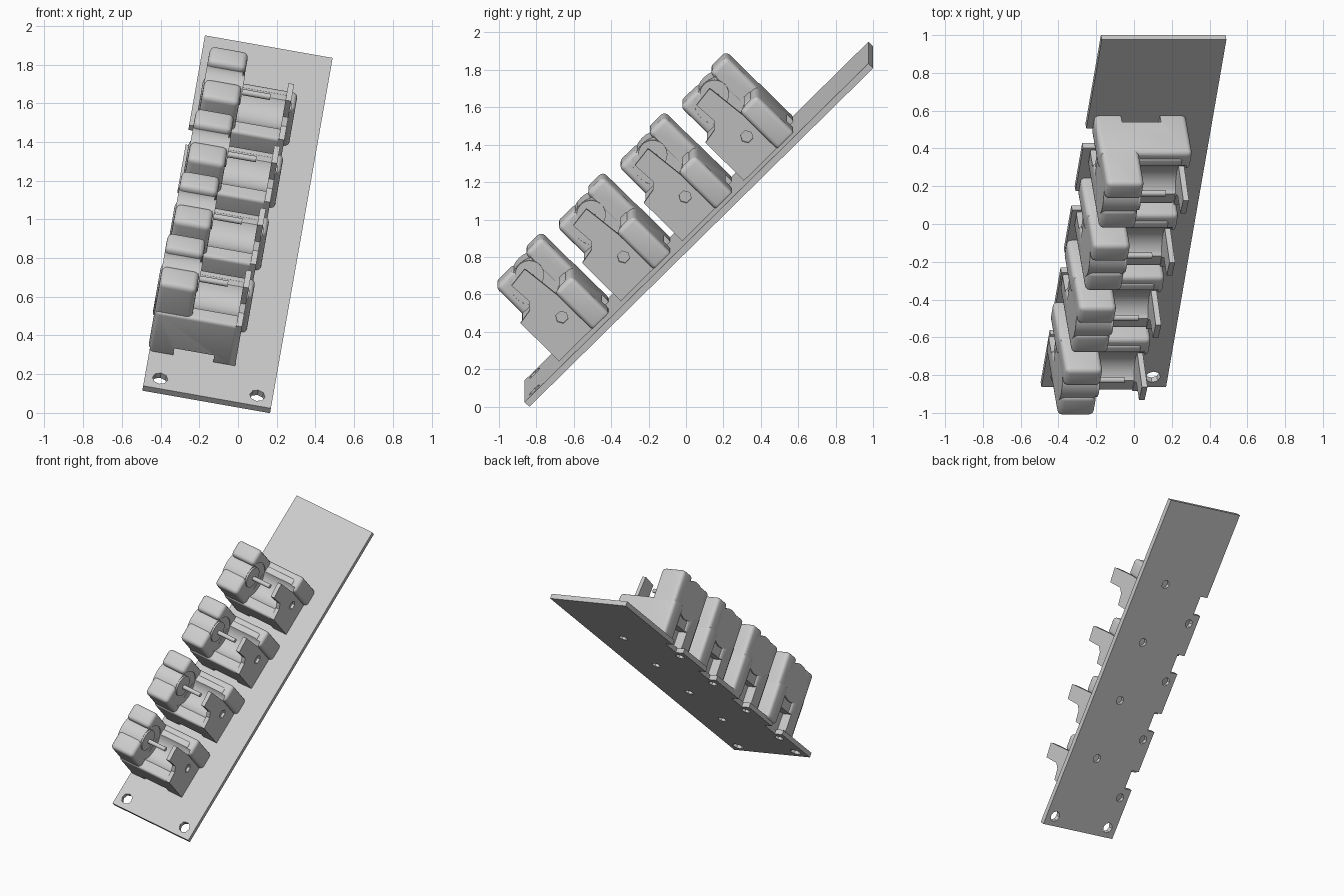
import bpy, bmesh, math
from mathutils import Matrix, Vector

if "Cube" in bpy.data.objects:
    bpy.data.objects.remove(bpy.data.objects["Cube"])

# Local frame: u = board width, v = board length, n = board normal
FRAME = (Matrix.Translation((-0.49, -0.863, 0.14))
         @ Matrix.Rotation(math.radians(10), 4, 'Y')
         @ Matrix.Rotation(math.radians(45), 4, 'X'))
PITCH, V_START, COUNT = 0.466, 0.257, 4
U_START, U_STEP = -0.045, 0.016      # the row drifts slightly across the board


def finish(name, bm):
    bmesh.ops.recalc_face_normals(bm, faces=bm.faces)
    me = bpy.data.meshes.new(name)
    bm.to_mesh(me)
    bm.free()
    ob = bpy.data.objects.new(name, me)
    bpy.context.collection.objects.link(ob)
    return ob


def box(name, u, v, n, r=0.0):
    bm = bmesh.new()
    bmesh.ops.create_cube(bm, size=1)
    for p in bm.verts:
        p.co = Vector([a + (c + 0.5) * (b - a) for c, (a, b) in zip(p.co, (u, v, n))])
    if r:
        bmesh.ops.bevel(bm, geom=bm.edges[:], offset=r, segments=4,
                        profile=0.5, affect='EDGES')
    return finish(name, bm)


def cyl(name, center, r, length, axis='u', seg=32):
    bm = bmesh.new()
    bmesh.ops.create_cone(bm, cap_ends=True, segments=seg, radius1=r, radius2=r, depth=length)
    rot = Matrix.Rotation(math.pi / 2, 4, 'Y') if axis == 'u' else Matrix()
    bm.transform(Matrix.Translation(center) @ rot)
    return finish(name, bm)


def prism(name, outline, u0, u1):
    bm = bmesh.new()
    a, b = ([bm.verts.new((u, v, n)) for v, n in outline] for u in (u0, u1))
    bm.faces.new(a[::-1])
    bm.faces.new(b)
    for i in range(len(a)):
        j = (i + 1) % len(a)
        bm.faces.new((a[i], a[j], b[j], b[i]))
    return finish(name, bm)


def combine(ob, tools, op):
    for t in tools:
        m = ob.modifiers.new("bool", 'BOOLEAN')
        m.object, m.operation, m.solver = t, op, 'EXACT'
    dg = bpy.context.evaluated_depsgraph_get()
    dg.update()
    me = bpy.data.meshes.new_from_object(ob.evaluated_get(dg))
    ob.modifiers.clear()
    ob.data = me
    for t in tools:
        bpy.data.objects.remove(t)


parts = []

# Mounting board with edge notches and screw holes
board = box("mounting_board", (0, 0.67), (0, 2.6), (-0.036, 0))
cuts = [cyl("cut", (u, 0.075, 0), 0.04, 0.2, 'n', 8) for u in (0.08, 0.59)]
for i in range(COUNT):
    v = V_START + i * PITCH
    cuts.append(box("cut", (-0.1, 0.065), (v + 0.135, v + 0.28), (-0.1, 0.1)))
    cuts.append(cyl("cut", (0.075, v + 0.06, 0), 0.033, 0.2, 'n', 8))
    cuts.append(cyl("cut", (0.42, v + 0.312, 0), 0.033, 0.2, 'n', 8))
combine(board, cuts, 'DIFFERENCE')
parts.append(board)

# Holder body: cradle, long rear wall, two tall hoods and the core between
body = box("holder_body", (0.045, 0.475), (0.002, 0.34), (-0.012, 0.288), 0.018)
combine(body, [
    box("rear_wall", (0.028, 0.522), (0.25, 0.38), (-0.013, 0.282), 0.026),
    box("front_hood", (0.036, 0.232), (0.011, 0.155), (-0.011, 0.49), 0.028),
    box("rear_hood", (0.035, 0.235), (0.252, 0.379), (-0.0105, 0.51), 0.028),
    box("core", (0.045, 0.228), (0.1, 0.33), (-0.01, 0.385)),
], 'UNION')
combine(body, [
    cyl("bore", (0.365, 0.185, 0.37), 0.135, 0.27),
    box("arch", (0.17, 0.38), (-0.1, 0.6), (-0.1, 0.05)),
    box("side_recess", (-0.1, 0.11), (0.12, 0.265), (-0.1, 0.13)),
], 'DIFFERENCE')

# Round side cap, boss in the channel, and shaft
cap = cyl("round_side_cap", (0.13, 0.19, 0.345), 0.145, 0.19)
boss = cyl("shaft_boss", (0.14, 0.19, 0.41), 0.078, 0.195)
shaft = cyl("shaft", (0.29, 0.19, 0.395), 0.016, 0.19, seg=16)

# Side bracket plate with a six-sided hole
bracket = prism("side_bracket", [(0.003, -0.005), (0.252, -0.005), (0.252, 0.24), (0.228, 0.47),
                                 (0.225, 0.482), (0.113, 0.468), (0.12, 0.34), (0.087, 0.305),
                                 (0.003, 0.29)], 0.465, 0.495)
combine(bracket, [cyl("hole", (0.48, 0.182, 0.157), 0.034, 0.08, seg=6)], 'DIFFERENCE')

# Repeat the module along the board
for src in (body, cap, boss, shaft, bracket):
    for i in range(COUNT):
        ob = src if i == 0 else src.copy()
        if i:
            bpy.context.collection.objects.link(ob)
            ob.name = f"{src.name}_{i + 1}"
            ob.data = src.data.copy()
        ob.location = (U_START + i * U_STEP, V_START + i * PITCH, 0)
        parts.append(ob)

# Tilt everything into place
for ob in parts:
    ob.data.transform(FRAME @ Matrix.Translation(ob.location))
    ob.location = (0, 0, 0)
    ob.select_set(True)
bpy.context.view_layer.objects.active = board
bpy.ops.object.shade_smooth_by_angle(angle=math.radians(30))
